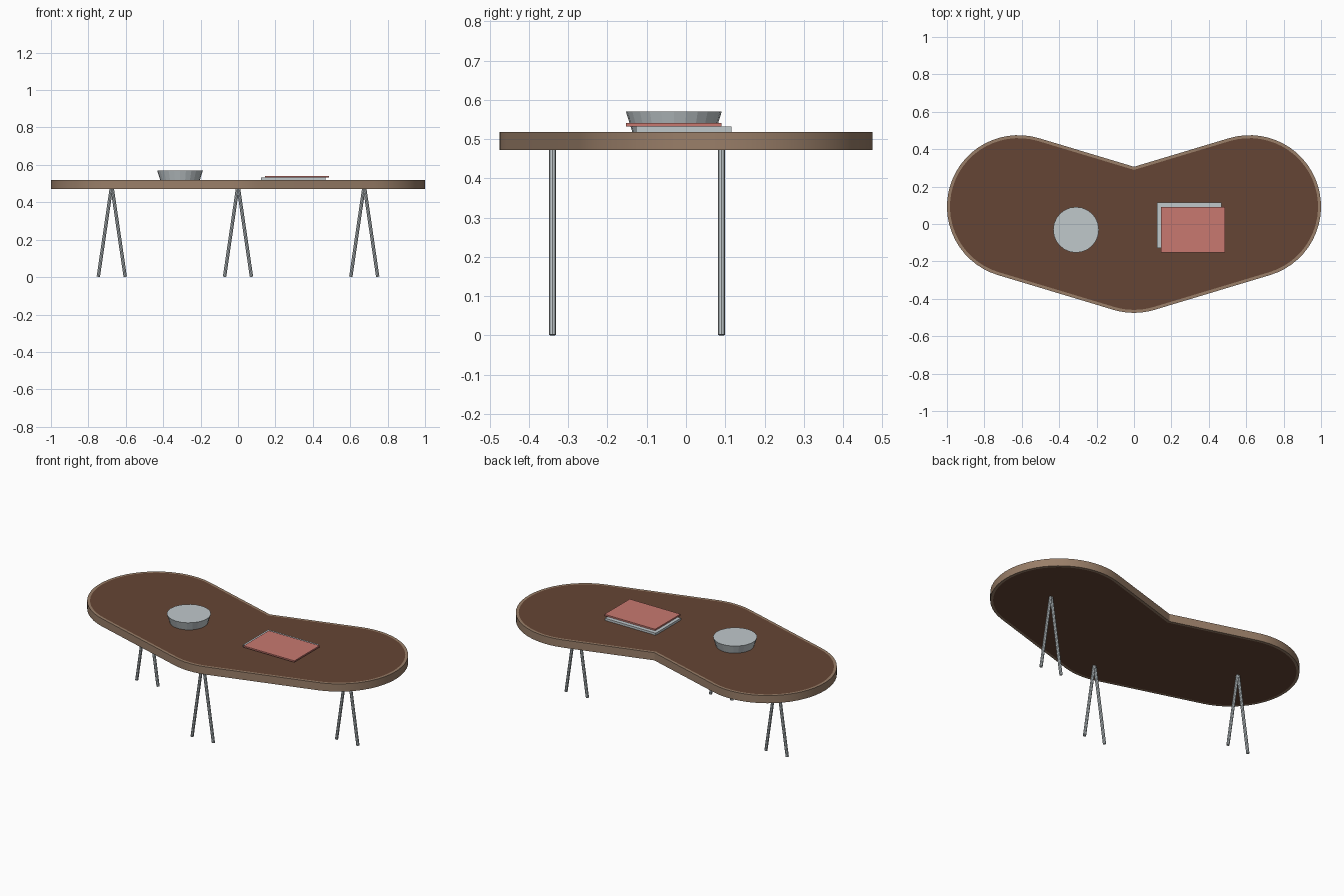
import bpy
import bmesh
from math import atan2, cos, sin, hypot, radians
from mathutils import Vector

if "Cube" in bpy.data.objects:
    bpy.data.objects.remove(bpy.data.objects["Cube"], do_unlink=True)


def material(name, color):
    m = bpy.data.materials.new(name)
    m.use_nodes = True
    rgba = (*color, 1)
    m.diffuse_color = rgba
    bsdf = m.node_tree.nodes["Principled BSDF"]
    bsdf.inputs["Base Color"].default_value = rgba
    bsdf.inputs["Roughness"].default_value = 0.7
    return m


dark_wood = material("dark wood", (0.13, 0.06, 0.035))
light_wood = material("light wood", (0.32, 0.21, 0.14))
pale_grey = material("pale grey", (0.53, 0.58, 0.60))
soft_red = material("soft red", (0.58, 0.19, 0.16))

TOP, UNDER = 0.519, 0.472
RADIUS, RIM = 0.382, 0.016
LOBE_X, LOBE_Y = 0.618, 0.093


def arc(cx, cy, r, start, end, steps):
    return [(cx + r * cos(start + (end - start) * i / steps),
             cy + r * sin(start + (end - start) * i / steps)) for i in range(steps + 1)]


def outline(r):
    """Two round-ended bars meeting in a shallow V, clockwise from the notch."""
    a = atan2(2 * LOBE_Y, LOBE_X)
    quarter = radians(90)
    right = arc(LOBE_X, LOBE_Y, r, quarter + a, a - quarter, 28)
    right += arc(0, -LOBE_Y, r, a - quarter, -quarter, 4)
    left = [(-x, y) for x, y in reversed(right[:-1])]
    return [(0, -LOBE_Y + r / cos(a))] + right + left


def finish(bm, name, mats):
    bmesh.ops.recalc_face_normals(bm, faces=bm.faces)
    mesh = bpy.data.meshes.new(name)
    bm.to_mesh(mesh)
    bm.free()
    for m in mats:
        mesh.materials.append(m)
    obj = bpy.data.objects.new(name, mesh)
    bpy.context.collection.objects.link(obj)
    return obj


# Tabletop: light edge band and rim around dark panels
bm = bmesh.new()
loops = [[bm.verts.new((x, y, z)) for x, y in outline(r)]
         for r, z in ((RADIUS - RIM, TOP), (RADIUS, TOP), (RADIUS, UNDER), (RADIUS - RIM, UNDER))]
for upper, lower in zip(loops, loops[1:]):
    for i in range(len(upper)):
        j = (i + 1) % len(upper)
        bm.faces.new((upper[i], upper[j], lower[j], lower[i])).material_index = 1
bm.faces.new(loops[0])
bm.faces.new(loops[-1])
tabletop = finish(bm, "tabletop", [dark_wood, light_wood])
bpy.ops.object.select_all(action="DESELECT")
tabletop.select_set(True)
bpy.context.view_layer.objects.active = tabletop
bpy.ops.object.shade_smooth_by_angle(angle=radians(15))


# Hairpin legs: two slanted rods from one apex
def hairpin_leg(name, x, y):
    bm = bmesh.new()
    for side in (-1, 1):
        foot = Vector((x + side * 0.072, y, 0.0015))
        apex = Vector((x + side * 0.003, y, UNDER))
        axis = apex - foot
        spin = Vector((0, 0, 1)).rotation_difference(axis).to_matrix().to_4x4()
        spin.translation = (foot + apex) / 2
        bmesh.ops.create_cone(bm, cap_ends=True, segments=8, radius1=0.009,
                              radius2=0.009, depth=axis.length, matrix=spin)
    finish(bm, name, [pale_grey])


hairpin_leg("left_leg", 0.675, 0.09)
hairpin_leg("right_leg", -0.675, 0.09)
hairpin_leg("front_leg", 0, -0.34)

# Round tapered dish
bm = bmesh.new()
bmesh.ops.create_cone(bm, cap_ends=True, segments=24, radius1=0.106, radius2=0.122, depth=0.051)
bmesh.ops.translate(bm, verts=bm.verts, vec=(-0.31, -0.031, TOP + 0.0255))
finish(bm, "dish", [pale_grey])


# Stacked books
def book(name, x, y, bottom, thickness, mat):
    bm = bmesh.new()
    bmesh.ops.create_cube(bm, size=1)
    bmesh.ops.scale(bm, verts=bm.verts, vec=(0.343, 0.244, thickness))
    bmesh.ops.translate(bm, verts=bm.verts, vec=(x, y, bottom + thickness / 2))
    finish(bm, name, [mat])


book("lower_book", 0.295, -0.006, TOP, 0.013, pale_grey)
book("upper_book", 0.316, -0.031, TOP + 0.013, 0.009, soft_red)
